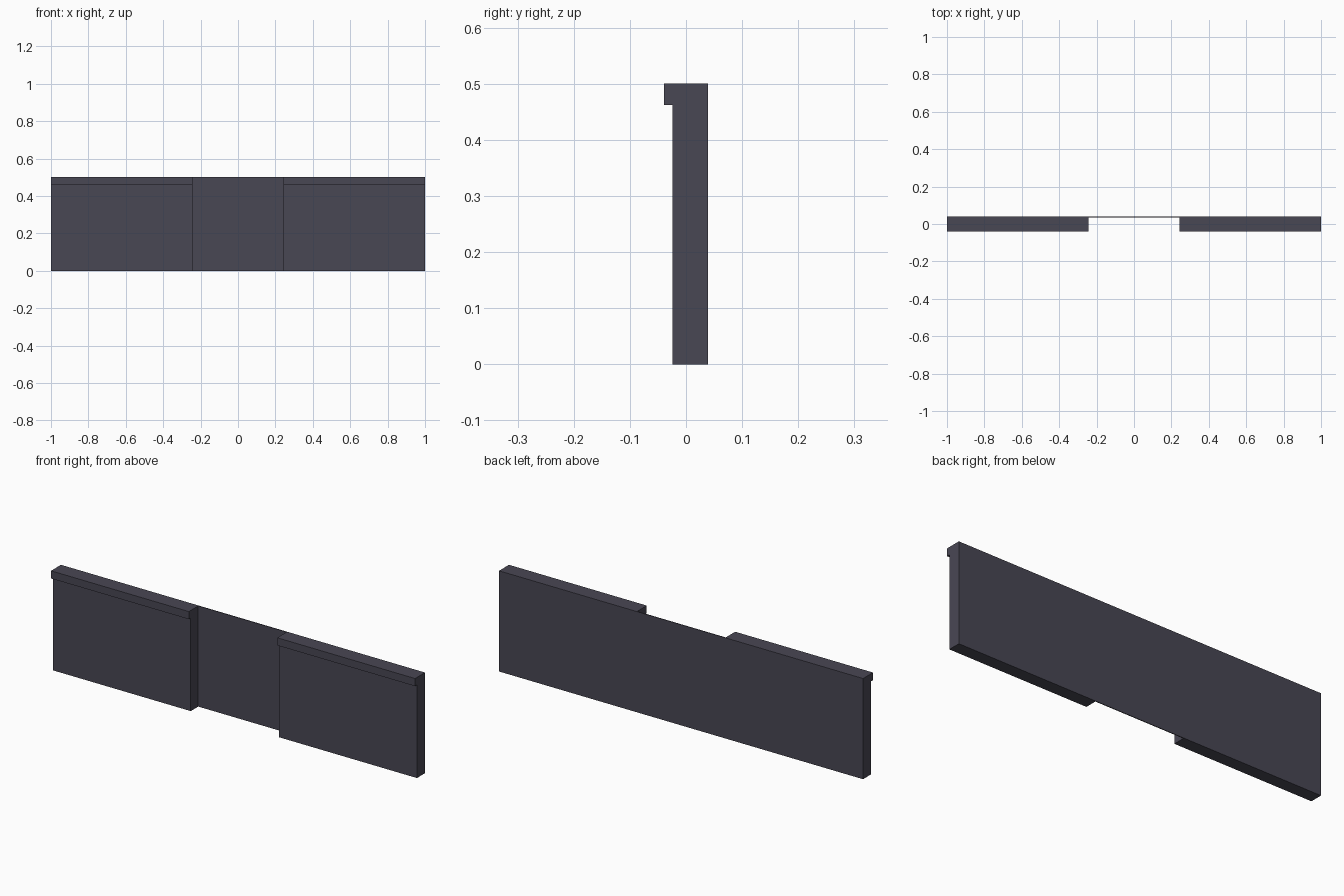
import bpy
import bmesh

cube = bpy.data.objects.get("Cube")
if cube:
    bpy.data.objects.remove(cube, do_unlink=True)

HALF_WIDTH, INNER, HEIGHT = 1.0, 0.243, 0.5
BACK, FACE, LIP, LIP_BOTTOM = 0.039, -0.024, -0.039, 0.462
SHEET = 0.004

# Dark slate colour shared by every part
slate = bpy.data.materials.new("dark_slate")
slate.use_nodes = True
colour = (0.066, 0.063, 0.088, 1)
slate.diffuse_color = colour
slate.node_tree.nodes["Principled BSDF"].inputs["Base Color"].default_value = colour


def extrude_along_x(name, profile, x0, x1):
    """Sweep a (y, z) profile from x0 to x1 as a closed solid."""
    bm = bmesh.new()
    face = bm.faces.new([bm.verts.new((x0, y, z)) for y, z in profile])
    swept = bmesh.ops.extrude_face_region(bm, geom=[face], use_keep_orig=True)
    moved = [v for v in swept["geom"] if isinstance(v, bmesh.types.BMVert)]
    bmesh.ops.translate(bm, verts=moved, vec=(x1 - x0, 0, 0))
    bmesh.ops.recalc_face_normals(bm, faces=bm.faces)
    mesh = bpy.data.meshes.new(name)
    bm.to_mesh(mesh)
    bm.free()
    mesh.materials.append(slate)
    obj = bpy.data.objects.new(name, mesh)
    bpy.context.collection.objects.link(obj)
    return obj


# Thick side panels with an overhanging lip along the top front edge
panel = [(BACK, 0), (BACK, HEIGHT), (LIP, HEIGHT),
         (LIP, LIP_BOTTOM), (FACE, LIP_BOTTOM), (FACE, 0)]
extrude_along_x("right_panel", panel, -HALF_WIDTH, -INNER)
extrude_along_x("left_panel", panel, INNER, HALF_WIDTH)

# Thin recessed sheet joining the panels, flush with their backs
sheet = [(BACK, 0), (BACK, HEIGHT), (BACK - SHEET, HEIGHT), (BACK - SHEET, 0)]
extrude_along_x("centre_sheet", sheet, -INNER, INNER)
